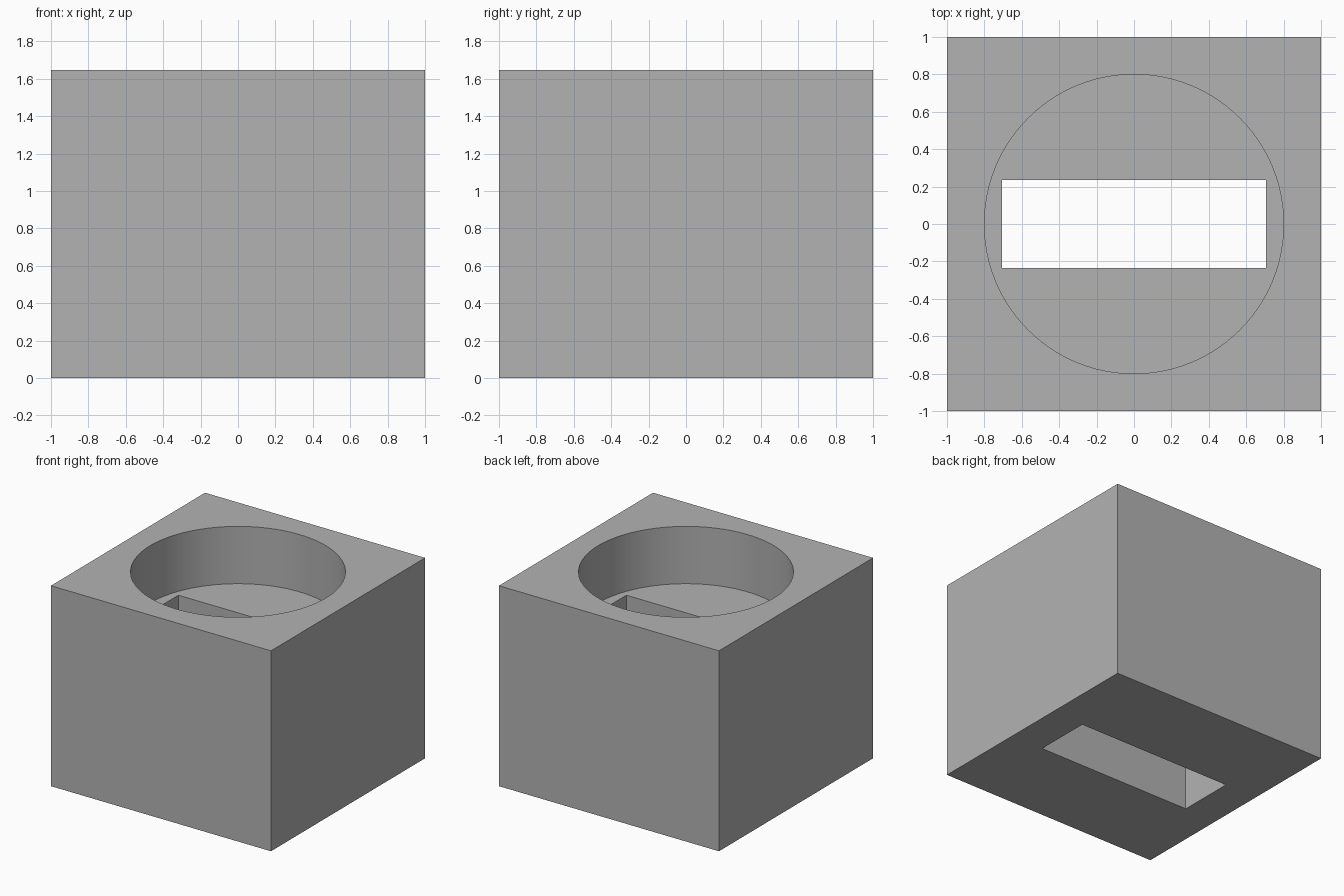
import bpy

default_cube = bpy.data.objects.get("Cube")
if default_cube:
    bpy.data.objects.remove(default_cube, do_unlink=True)

HEIGHT = 1.647       # block height
FLOOR = 1.176        # floor of the round recess
RADIUS = 0.8         # recess radius
SLOT = (1.412, 0.47) # through slot, x and y
MARGIN = 0.2         # overshoot of the cutters

grey = bpy.data.materials.new("plain grey")
grey.use_nodes = True
colour = (0.45, 0.45, 0.45, 1)
grey.diffuse_color = colour
grey.node_tree.nodes["Principled BSDF"].inputs["Base Color"].default_value = colour


def box(name, width, depth, bottom, top):
    bpy.ops.mesh.primitive_cube_add(size=1, location=(0, 0, (bottom + top) / 2))
    obj = bpy.context.object
    obj.name = name
    obj.scale = (width, depth, top - bottom)
    bpy.ops.object.transform_apply(location=True, rotation=False, scale=True)
    obj.data.materials.append(grey)
    return obj


def cut(target, cutter):
    cutter.hide_render = True
    mod = target.modifiers.new(cutter.name, "BOOLEAN")
    mod.operation = "DIFFERENCE"
    mod.solver = "EXACT"
    mod.object = cutter
    bpy.context.view_layer.objects.active = target
    bpy.ops.object.modifier_apply(modifier=mod.name)
    bpy.data.objects.remove(cutter, do_unlink=True)


# Solid block
block = box("block", 2, 2, 0, HEIGHT)

# Round recess in the top
top = HEIGHT + MARGIN
bpy.ops.mesh.primitive_cylinder_add(vertices=96, radius=RADIUS, depth=top - FLOOR,
                                    location=(0, 0, (top + FLOOR) / 2))
recess = bpy.context.object
recess.name = "recess_cutter"
recess.data.materials.append(grey)
cut(block, recess)

# Rectangular slot from the recess floor through the base
cut(block, box("slot_cutter", *SLOT, -MARGIN, FLOOR + MARGIN))

# Smooth recess wall, sharp edges elsewhere
bpy.ops.object.select_all(action="DESELECT")
block.select_set(True)
bpy.context.view_layer.objects.active = block
bpy.ops.object.shade_smooth_by_angle()
